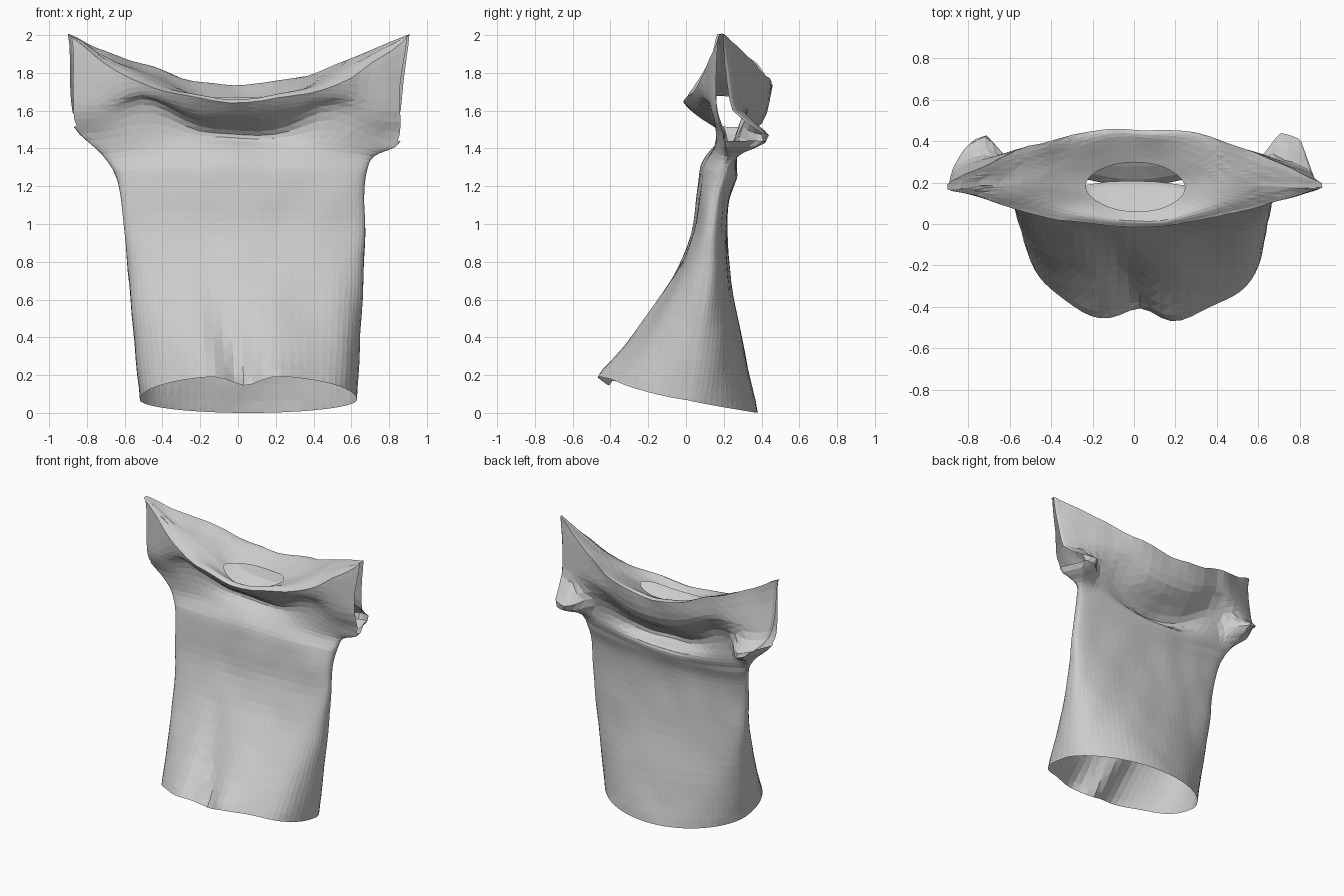
import bpy, bmesh, math
from mathutils import Vector, noise

if "Cube" in bpy.data.objects:
    bpy.data.objects.remove(bpy.data.objects["Cube"])

cloth = bpy.data.materials.new("grey cloth")
cloth.use_nodes = True
cloth.diffuse_color = (0.6, 0.6, 0.6, 1)
cloth.node_tree.nodes["Principled BSDF"].inputs["Base Color"].default_value = (0.6, 0.6, 0.6, 1)

# Guide rings from hem to neckline:
# x min, x max, y front, y side, y back, z front, z side, z back, front pinch, back pinch
GUIDES = [
    (-.52, .63, -.47, .00, .38, .20, .07, .00, .75, 1.15),   # hem
    (-.55, .645, -.28, .06, .31, .42, .36, .33, .7, 1.0),
    (-.575, .66, -.09, .11, .25, .69, .67, .62, .65, .85),
    (-.60, .67, .03, .13, .22, .95, .95, .90, .65, .75),
    (-.62, .67, .06, .16, .22, 1.17, 1.15, 1.09, .65, .75),
    (-.65, .68, .08, .20, .25, 1.30, 1.27, 1.20, .7, .8),
    (-.72, .72, .13, .22, .29, 1.40, 1.36, 1.28, .9, .9),  # underarm
    (-.87, .86, .12, .20, .34, 1.47, 1.475, 1.35, 1.0, 1.0),  # sleeve bottom
    (-.88, .87, .06, .18, .42, 1.56, 1.68, 1.53, 1.8, 1.4),
    (-.90, .90, -.02, .18, .46, 1.65, 2.0, 1.72, 3.0, 2.3),  # shoulder rim
    (-.56, .56, .01, .19, .42, 1.67, 1.82, 1.73, 1.8, 1.5),
    (-.23, .24, .06, .18, .30, 1.63, 1.68, 1.67, 1.0, 1.0),  # neckline
]
COLS, STEPS = 72, 4
SLEEVE_START, SLEEVE_END, RIM = 7 * STEPS, 9 * STEPS, 9
SLEEVE_ANGLE = math.radians(20)


def guide_at(t):
    """Smooth blend through the guide rings, with a crisp shoulder rim."""
    i = min(int(t), len(GUIDES) - 2)
    f = t - i
    a = GUIDES[i if i == RIM else max(i - 1, 0)]
    b, c = GUIDES[i], GUIDES[i + 1]
    d = c if i + 1 == RIM else GUIDES[min(i + 2, len(GUIDES) - 1)]
    return [q + .5 * f * (r - p + f * (2*p - 5*q + 4*r - s + f * (3*(q - r) + s - p)))
            for p, q, r, s in zip(a, b, c, d)]


def bump(v, centre, width):
    return math.exp(-((v - centre) / width) ** 2)


def cloth_point(t, angle):
    x0, x1, yf, ys, yb, zf, zs, zb, pinch_f, pinch_b = guide_at(t)
    c, s = math.cos(angle), math.sin(angle)
    front = s < 0
    # Sleeve ends are squared off so that they can be opened
    square = max(0, min(1, t - 6, 10 - t))
    u = c / (1 + square * (math.cos(SLEEVE_ANGLE) - 1))
    u = max(-1, min(1, u))
    x = (x0 + x1) / 2 + (x1 - x0) / 2 * u
    w = abs(s) ** (pinch_f if front else pinch_b)
    y = ys + ((yf if front else yb) - ys) * w
    # Straight hem below, sagging rim above (the front sags more)
    mid = zf if front else zb
    power = (2.3 if front else 1.5) if t > 7.5 else 2
    z = mid + (zs - mid) * (abs(u) ** power if t > 5 else 1 - abs(s))
    # Deep crease below the collar, rising to both sides like a smile
    crease = bump(x, 0, .42) * bump(t, 7, .75)
    y += crease * (.09 if front else -.16)
    z += .12 * bump(abs(x), .48, .2) * bump(t, 7.4, .9)
    # The left sleeve hangs lower than the right one
    z -= .035 * u * bump(t, 7, .8)
    # Slanting fold and notch at the front of the hem
    if front:
        fold = max(0, 1 - t / 2.5)
        dent = bump(x, .04 - .09 * t, .1) * fold
        y += .05 * dent
        z -= .055 * dent
        y += .015 * math.cos(x * 16) * fold * w
    # Sleeve corner blown backwards
    flare = max(0, min(1, (abs(x) - .58) / .2)) * bump(z, 1.46, .09)
    y += flare * (.03 if front else .17)
    x -= math.copysign(flare * (0 if front else .07), x)
    # Loose wrinkles, stronger around the shoulders
    p = Vector((x, y, z))
    size = .008 + .012 * bump(t, 9.3, 1.2)
    if t > 0:
        p += noise.noise_vector(Vector((x * 5, y * 7, z * 4))) * size
    return p


# Shirt: one loft from the hem, over the shoulders and down to the neckline
bm = bmesh.new()
rows = (len(GUIDES) - 1) * STEPS
grid = [[bm.verts.new(cloth_point(r / STEPS, 2 * math.pi * (k + .5) / COLS))
         for k in range(COLS)] for r in range(rows + 1)]
for r in range(rows):
    for k in range(COLS):
        middle = 2 * math.pi * (k + 1) / COLS
        end_face = abs(math.sin(middle)) < math.sin(SLEEVE_ANGLE)
        if end_face and SLEEVE_START <= r < SLEEVE_END:
            continue    # sleeve opening
        n = (k + 1) % COLS
        bm.faces.new((grid[r][k], grid[r][n], grid[r + 1][n], grid[r + 1][k]))
bmesh.ops.remove_doubles(bm, verts=bm.verts[:], dist=.002)
bmesh.ops.triangulate(bm, faces=bm.faces[:])

# Rest the hem on the ground
low = min(v.co.z for v in bm.verts)
bmesh.ops.translate(bm, verts=bm.verts[:], vec=(0, 0, -low))

mesh = bpy.data.meshes.new("shirt")
bm.to_mesh(mesh)
bm.free()
mesh.materials.append(cloth)
shirt = bpy.data.objects.new("shirt", mesh)
bpy.context.collection.objects.link(shirt)
